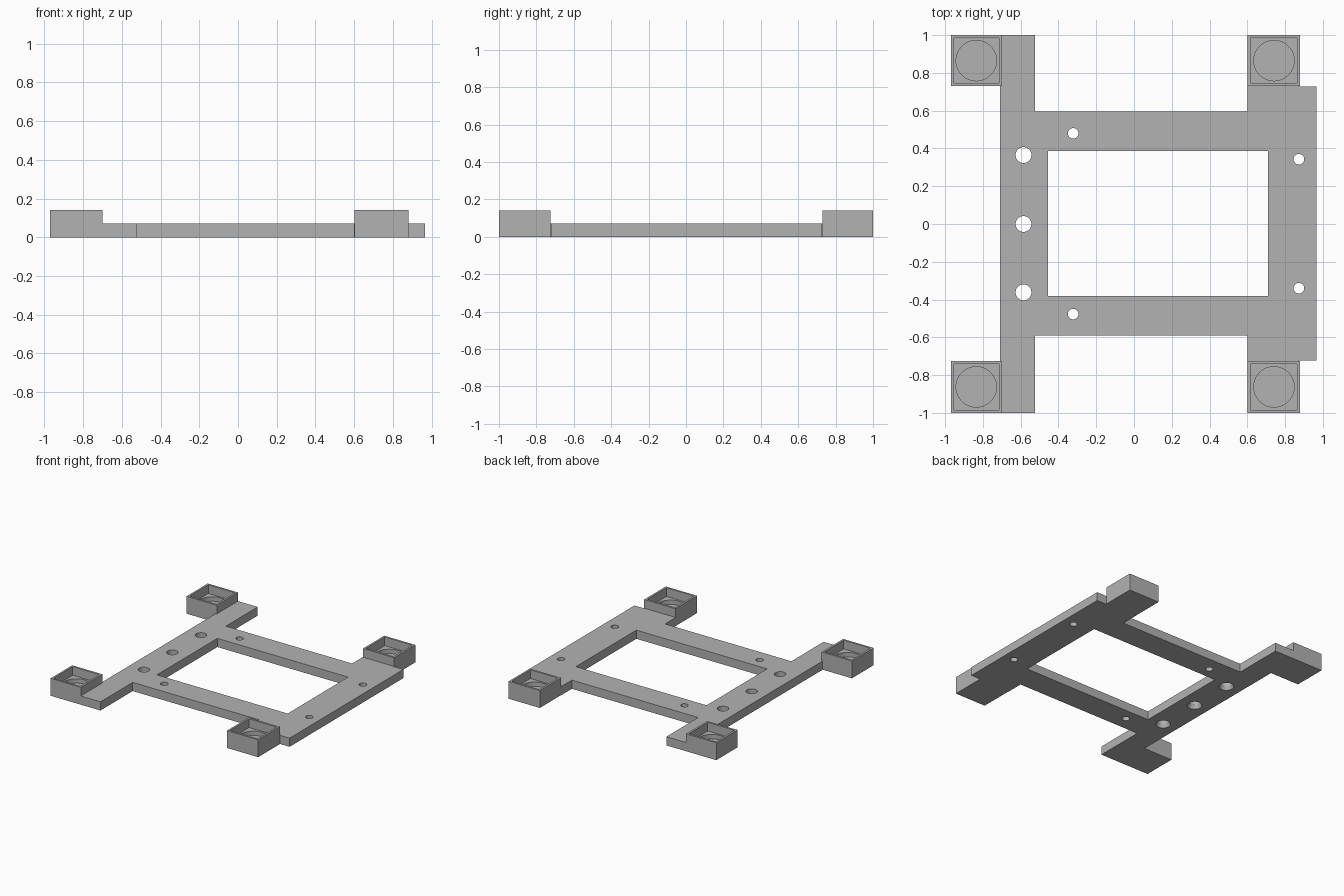
import bpy, bmesh, math

if "Cube" in bpy.data.objects:
    bpy.data.objects.remove(bpy.data.objects["Cube"])

T, H = 0.07, 0.14          # plate thickness, foot cup height

grey = bpy.data.materials.new("matte grey")
grey.diffuse_color = (0.45, 0.45, 0.45, 1)
grey.use_nodes = True
grey.node_tree.nodes["Principled BSDF"].inputs["Base Color"].default_value = grey.diffuse_color


def prism(name, pts, z0, z1, top_pts=None):
    """Solid between a bottom outline and a matching top outline."""
    bm = bmesh.new()
    lo = [bm.verts.new((x, y, z0)) for x, y in pts]
    hi = [bm.verts.new((x, y, z1)) for x, y in (top_pts or pts)]
    bm.faces.new(lo[::-1])
    bm.faces.new(hi)
    n = len(lo)
    for i in range(n):
        j = (i + 1) % n
        bm.faces.new((lo[i], lo[j], hi[j], hi[i]))
    bmesh.ops.recalc_face_normals(bm, faces=bm.faces)
    me = bpy.data.meshes.new(name)
    bm.to_mesh(me)
    bm.free()
    me.materials.append(grey)
    ob = bpy.data.objects.new(name, me)
    bpy.context.collection.objects.link(ob)
    return ob


def rect(x0, x1, y0, y1):
    return [(x0, y0), (x1, y0), (x1, y1), (x0, y1)]


def circle(x, y, r, n=48):
    return [(x + r * math.cos(2 * math.pi * i / n),
             y + r * math.sin(2 * math.pi * i / n)) for i in range(n)]


def combine(helper, op):
    """Boolean a helper solid into the frame and hide it."""
    m = frame.modifiers.new(helper.name, 'BOOLEAN')
    m.operation, m.object, m.solver = op, helper, 'EXACT'
    helper.hide_render = True
    helper.hide_viewport = True


# Flat frame: long left bar, two cross bars, wide right bar with tabs
frame = prism("frame", [
    (-0.71, -1), (-0.525, -1), (-0.525, -0.59), (0.60, -0.59),
    (0.60, -0.74), (0.87, -0.74), (0.87, -0.722), (0.965, -0.722),
    (0.965, 0.727), (0.87, 0.727), (0.87, 0.74), (0.60, 0.74),
    (0.60, 0.595), (-0.525, 0.595), (-0.525, 1), (-0.71, 1)], 0, T)

# Central window
combine(prism("window_cutter", rect(-0.455, 0.71, -0.382, 0.387), -0.1, 0.2),
        'DIFFERENCE')

# Corner cups: block, square pocket, round seat
cups = [(x0, x1, y0, y1) for x0, x1 in ((-0.97, -0.70), (0.602, 0.88))
        for y0, y1 in ((-1, -0.725), (0.73, 1))]
for c in cups:
    combine(prism("cup_block", rect(*c), 0, H), 'UNION')
for x0, x1, y0, y1 in cups:
    w = 0.016
    combine(prism("pocket_cutter",
                  rect(x0 + w, x1 - w, y0 + w, y1 - w), T, 0.3), 'DIFFERENCE')
    combine(prism("seat_cutter",
                  circle((x0 + x1) / 2, (y0 + y1) / 2, 0.107), 0.035, 0.2),
            'DIFFERENCE')

# Large holes on the left bar, flared on the underside
for y in (-0.362, 0.0, 0.365):
    combine(prism("large_hole_cutter", circle(-0.585, y, 0.042), -0.1, 0.2),
            'DIFFERENCE')
    combine(prism("flare_cutter", circle(-0.585, y, 0.056), -0.001, 0.03,
                  circle(-0.585, y, 0.0421)), 'DIFFERENCE')

# Small screw holes
for x, y in ((-0.322, 0.48), (-0.322, -0.477), (0.873, 0.343), (0.873, -0.34)):
    combine(prism("small_hole_cutter", circle(x, y, 0.028, 32), -0.1, 0.2),
            'DIFFERENCE')

# Bake the booleans, then smooth the round walls
bpy.context.view_layer.update()
dg = bpy.context.evaluated_depsgraph_get()
baked = bpy.data.meshes.new_from_object(frame.evaluated_get(dg))
frame.modifiers.clear()
frame.data = baked
for ob in list(bpy.data.objects):
    if ob is not frame and ob.name != frame.name:
        bpy.data.objects.remove(ob)
bpy.context.view_layer.objects.active = frame
frame.select_set(True)
bpy.ops.object.shade_smooth_by_angle(angle=math.radians(30))
